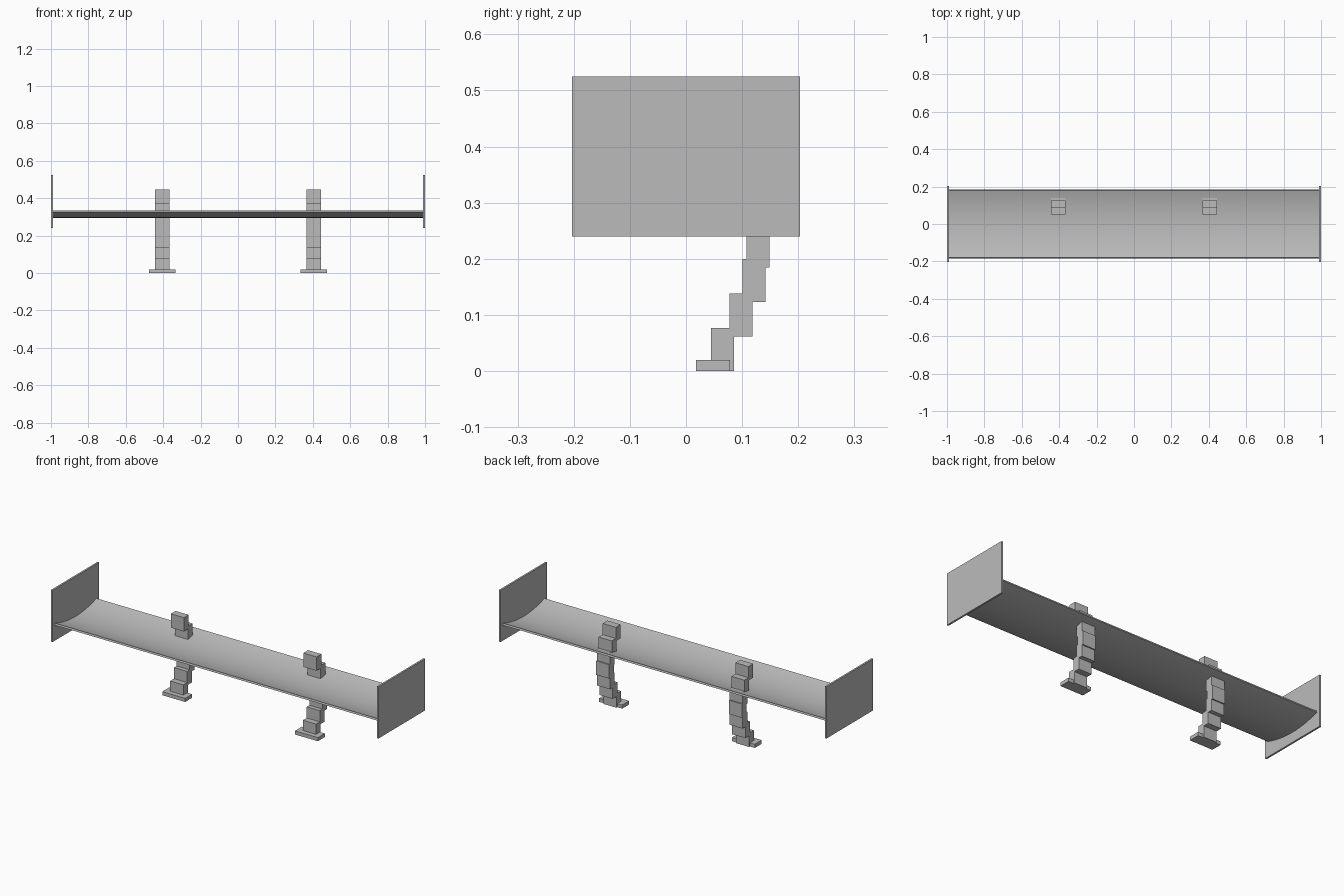
import bpy, bmesh, math

cube = bpy.data.objects.get("Cube")
if cube:
    bpy.data.objects.remove(cube, do_unlink=True)

grey = bpy.data.materials.new("plain_grey")
grey.use_nodes = True
grey.diffuse_color = (0.5, 0.5, 0.5, 1)
grey.node_tree.nodes["Principled BSDF"].inputs["Base Color"].default_value = (0.5, 0.5, 0.5, 1)


def finish(name, bm):
    bmesh.ops.recalc_face_normals(bm, faces=bm.faces)
    mesh = bpy.data.meshes.new(name)
    bm.to_mesh(mesh)
    bm.free()
    mesh.materials.append(grey)
    obj = bpy.data.objects.new(name, mesh)
    bpy.context.collection.objects.link(obj)
    return obj


def add_box(bm, x, y, z):
    """Add a box from (low, high) ranges on each axis."""
    verts = bmesh.ops.create_cube(bm, size=1)["verts"]
    for v in verts:
        v.co = [(r[0] + r[1]) / 2 + c * (r[1] - r[0]) for r, c in zip((x, y, z), v.co)]


# Wing blade: a thin, shallow trough swept across the span
HALF_CHORD, SAG, THICK, RIM_Z, SEGMENTS = 0.18, 0.03, 0.01, 0.335, 24
radius = (HALF_CHORD ** 2 + SAG ** 2) / (2 * SAG)
sweep = math.asin(HALF_CHORD / radius)
centre_z = RIM_Z - SAG + radius


def arc(r):
    angles = [sweep * (2 * i / SEGMENTS - 1) for i in range(SEGMENTS + 1)]
    return [(r * math.sin(a), centre_z - r * math.cos(a)) for a in angles]


bm = bmesh.new()
profile = arc(radius) + arc(radius + THICK)[::-1]
face = bm.faces.new([bm.verts.new((-0.99, y, z)) for y, z in profile])
ends = bmesh.ops.extrude_face_region(bm, geom=[face])["geom"]
bmesh.ops.translate(bm, vec=(1.98, 0, 0),
                    verts=[g for g in ends if isinstance(g, bmesh.types.BMVert)])
blade = finish("wing_blade", bm)
bpy.context.view_layer.objects.active = blade
blade.select_set(True)
bpy.ops.object.shade_smooth_by_angle(angle=math.radians(30))

# Strut block centres in y, from the bottom block to the top one
BLOCK_Y = [0.065, 0.098, 0.121, 0.128, 0.122, 0.105, 0.07]

for side, label in ((1, "left"), (-1, "right")):
    # End plate
    bm = bmesh.new()
    add_box(bm, sorted((side * 0.99, side)), (-0.203, 0.203), (0.24, 0.525))
    finish(label + "_end_plate", bm)

    # Bowed strut of overlapping blocks
    x = side * 0.405
    bm = bmesh.new()
    for i, y in enumerate(BLOCK_Y):
        z = i * 0.0615
        add_box(bm, (x - 0.04, x + 0.04), (y - 0.0205, y + 0.0205), (z, z + 0.0765))
    finish(label + "_strut", bm)

    # Mounting foot
    bm = bmesh.new()
    add_box(bm, (x - 0.07, x + 0.07), (0.018, 0.078), (0, 0.02))
    finish(label + "_foot", bm)
